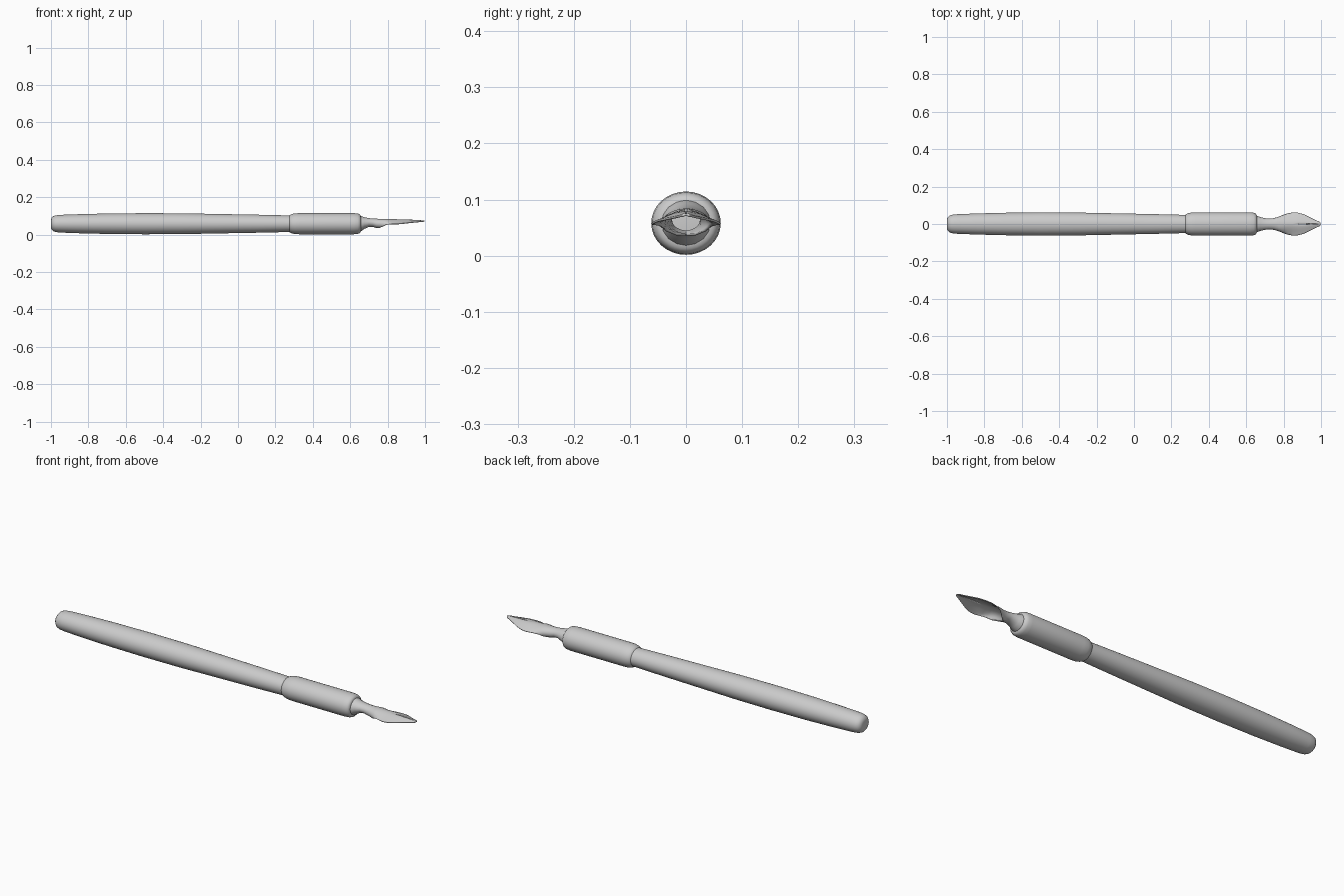
import bpy, bmesh
from math import sin, cos, pi, radians

if "Cube" in bpy.data.objects:
    bpy.data.objects.remove(bpy.data.objects["Cube"])

ZC = 0.058      # height of the pen axis
FLAT = 0.91     # cross-section is slightly flatter than wide


def finish(name, bm, angle=40):
    bmesh.ops.recalc_face_normals(bm, faces=bm.faces)
    me = bpy.data.meshes.new(name)
    bm.to_mesh(me)
    bm.free()
    ob = bpy.data.objects.new(name, me)
    bpy.context.collection.objects.link(ob)
    bpy.ops.object.select_all(action='DESELECT')
    ob.select_set(True)
    bpy.context.view_layer.objects.active = ob
    bpy.ops.object.shade_smooth_by_angle(angle=radians(angle))
    return ob


def lathe_x(name, profile, n=32):
    """Loft elliptical rings along x and cap both ends."""
    bm = bmesh.new()
    rings = [[bm.verts.new((x, r * cos(2 * pi * i / n), ZC + FLAT * r * sin(2 * pi * i / n)))
              for i in range(n)] for x, r in profile]
    for a, b in zip(rings, rings[1:]):
        for i in range(n):
            j = (i + 1) % n
            bm.faces.new((a[i], a[j], b[j], b[i]))
    bm.faces.new(rings[0])
    bm.faces.new(rings[-1])
    return finish(name, bm)


# Wooden handle with a rounded butt and a gentle swell
lathe_x("handle", [(-1.0, 0.022), (-0.997, 0.034), (-0.988, 0.044), (-0.975, 0.049),
                   (-0.95, 0.052), (-0.85, 0.056), (-0.7, 0.060), (-0.5, 0.062),
                   (-0.3, 0.061), (-0.1, 0.057), (0.1, 0.053), (0.3, 0.048)])

# Ferrule with softened rims
lathe_x("ferrule", [(0.274, 0.046), (0.277, 0.051), (0.288, 0.057), (0.305, 0.061),
                    (0.33, 0.062), (0.62, 0.062), (0.64, 0.060), (0.65, 0.056),
                    (0.655, 0.050), (0.657, 0.042)])

# Nib: x, half width, crown z, lower z, half sweep in degrees (180 = closed tube)
sections = [
    (0.645, 0.046, 0.100, 0.016, 180), (0.66, 0.043, 0.098, 0.019, 180),
    (0.675, 0.037, 0.093, 0.030, 180), (0.70, 0.031, 0.088, 0.041, 180),
    (0.72, 0.029, 0.086, 0.041, 180), (0.74, 0.030, 0.085, 0.035, 178),
    (0.757, 0.034, 0.084, 0.036, 150), (0.775, 0.040, 0.084, 0.043, 120),
    (0.79, 0.046, 0.084, 0.052, 90), (0.82, 0.056, 0.083, 0.057, 75),
    (0.85, 0.062, 0.082, 0.058, 70), (0.88, 0.060, 0.081, 0.060, 70),
    (0.91, 0.051, 0.080, 0.064, 70), (0.94, 0.036, 0.079, 0.067, 70),
    (0.97, 0.021, 0.077, 0.070, 70), (0.99, 0.013, 0.076, 0.072, 70),
    (0.997, 0.006, 0.075, 0.073, 70)]
params = [-1 + i / 8 for i in range(8)] + [-0.03, 0.03] + [(i + 1) / 8 for i in range(8)]

bm = bmesh.new()
rows = []
for x, w, zt, ze, deg in sections:
    T = radians(deg)
    row = []
    for t in params:
        s = sin(T * t) / sin(min(T, pi / 2))
        drop = (1 - cos(T * t)) / (1 - cos(T))
        if deg < 90:  # wings flare outward
            drop = 0.4 * drop + 0.6 * (1 - cos(pi * s)) / 2
        row.append(bm.verts.new((x, w * s, zt - (zt - ze) * drop)))
    rows.append(row)
for k, (a, b) in enumerate(zip(rows, rows[1:])):
    for i in range(len(params) - 1):
        if sections[k][0] > 0.87 and i == 8:
            continue  # ink slit
        bm.faces.new((a[i], b[i], b[i + 1], a[i + 1]))
bmesh.ops.remove_doubles(bm, verts=bm.verts, dist=0.0001)
nib = finish("nib", bm, 50)
sol = nib.modifiers.new("thickness", 'SOLIDIFY')
sol.thickness = 0.004
# keep the sheet metal on the inner side of the crown
up = sum(p.normal.z for p in nib.data.polygons if p.center.x > 0.8) > 0
sol.offset = -1 if up else 1
